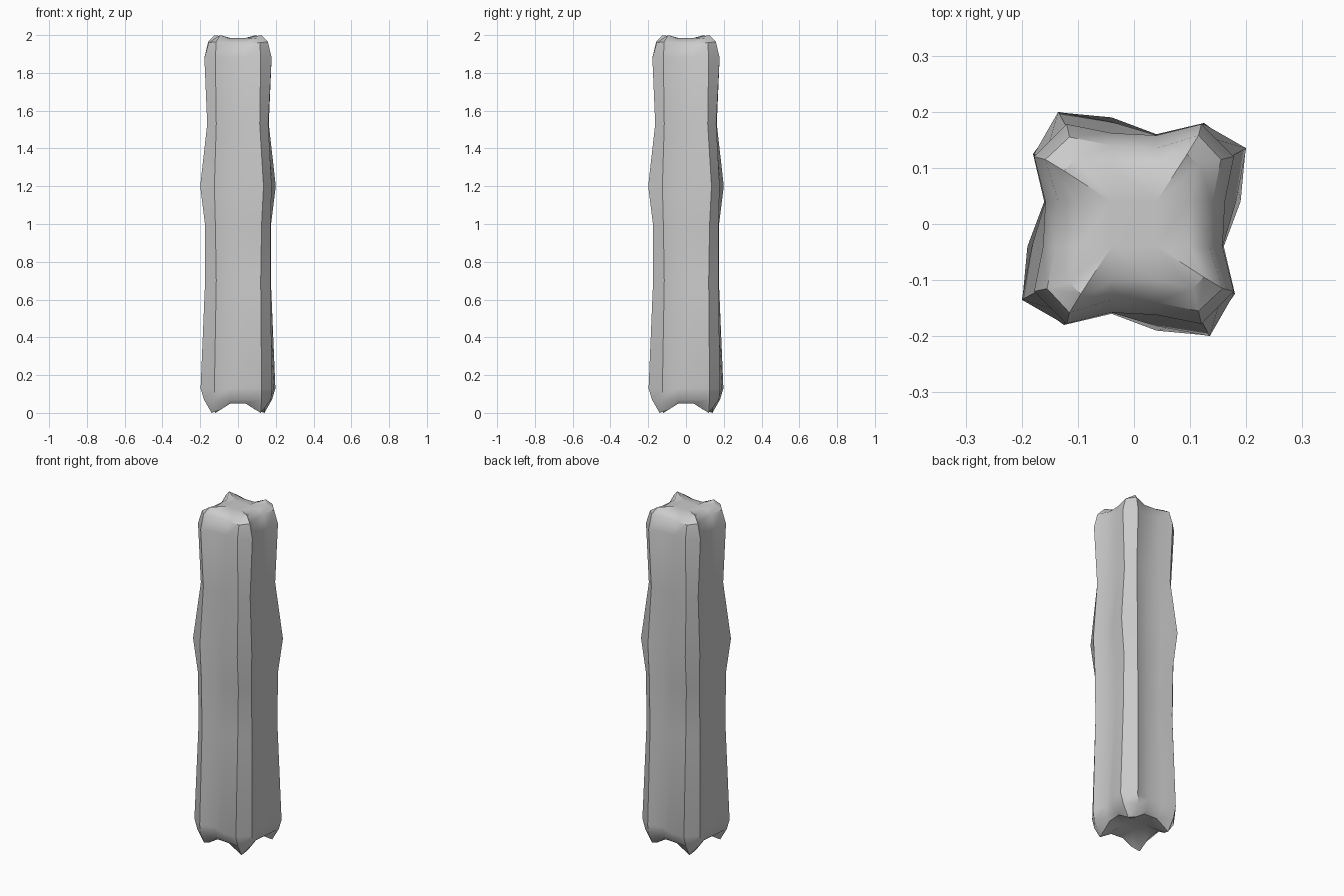
import bpy, bmesh, math

if "Cube" in bpy.data.objects:
    bpy.data.objects.remove(bpy.data.objects["Cube"])

# Each ring lists one side of the post, left to right, as (x, y, z);
# the other three sides are the same points turned by quarter turns.
XS = (-0.12, -0.04, 0.04, 0.125)


def level(z, depths, xs=XS):
    return [(x, -d, z) for x, d in zip(xs, depths)]


rings = [
    # ragged foot
    [(-0.095, -0.13, 0.015), (-0.04, -0.135, 0.05), (0.04, -0.14, 0.05), (0.12, -0.14, 0.0)],
    level(0.07, (0.175, 0.155, 0.17, 0.18)),
    level(0.13, (0.18, 0.16, 0.19, 0.198), (-0.125, -0.04, 0.04, 0.125)),
    # shaft
    level(0.7, (0.172, 0.155, 0.162, 0.174), (-0.115, -0.04, 0.04, 0.12)),
    level(1.0, (0.172, 0.155, 0.165, 0.175)),
    level(1.2, (0.178, 0.158, 0.182, 0.2), (-0.125, -0.04, 0.04, 0.135)),
    level(1.53, (0.16, 0.15, 0.155, 0.163), (-0.115, -0.04, 0.04, 0.115)),
    level(1.88, (0.178, 0.158, 0.162, 0.178), (-0.12, -0.04, 0.04, 0.12)),
    # rounded, chipped top
    [(-0.115, -0.158, 1.965), (-0.04, -0.135, 1.955), (0.04, -0.14, 1.955), (0.115, -0.155, 1.96)],
    [(-0.095, -0.125, 2.0), (-0.04, -0.10, 1.98), (0.04, -0.10, 1.98), (0.105, -0.115, 1.985)],
]

bm = bmesh.new()


def turned(p, k):
    x, y, z = p
    for _ in range(k):
        x, y = -y, x
    return bm.verts.new((x, y, z))


loops = [[turned(p, k) for k in range(4) for p in ring] for ring in rings]

# side walls
for lo, hi in zip(loops, loops[1:]):
    for i in range(16):
        j = (i + 1) % 16
        bm.faces.new((lo[i], lo[j], hi[j], hi[i]))


# end caps: a small centre square, a strip per side and a fan per corner
def cap(loop, z):
    inner = [turned((-0.04, -0.04, z), k) for k in range(4)]
    bm.faces.new(inner)
    for k in range(4):
        a, b, c, d = loop[4 * k:4 * k + 4]
        n = (k + 1) % 4
        a2, b2 = loop[4 * n], loop[4 * n + 1]
        bm.faces.new((inner[k], b, c, inner[n]))
        for p, q in ((c, d), (d, a2), (a2, b2)):
            bm.faces.new((inner[n], p, q))


cap(loops[0], 0.06)
cap(loops[-1], 1.985)
bmesh.ops.recalc_face_normals(bm, faces=bm.faces)

# wooden post object
mesh = bpy.data.meshes.new("wooden_post")
bm.to_mesh(mesh)
bm.free()
post = bpy.data.objects.new("wooden_post", mesh)
bpy.context.collection.objects.link(post)
bpy.context.view_layer.objects.active = post
post.select_set(True)
bpy.ops.object.shade_smooth_by_angle(angle=math.radians(40))
